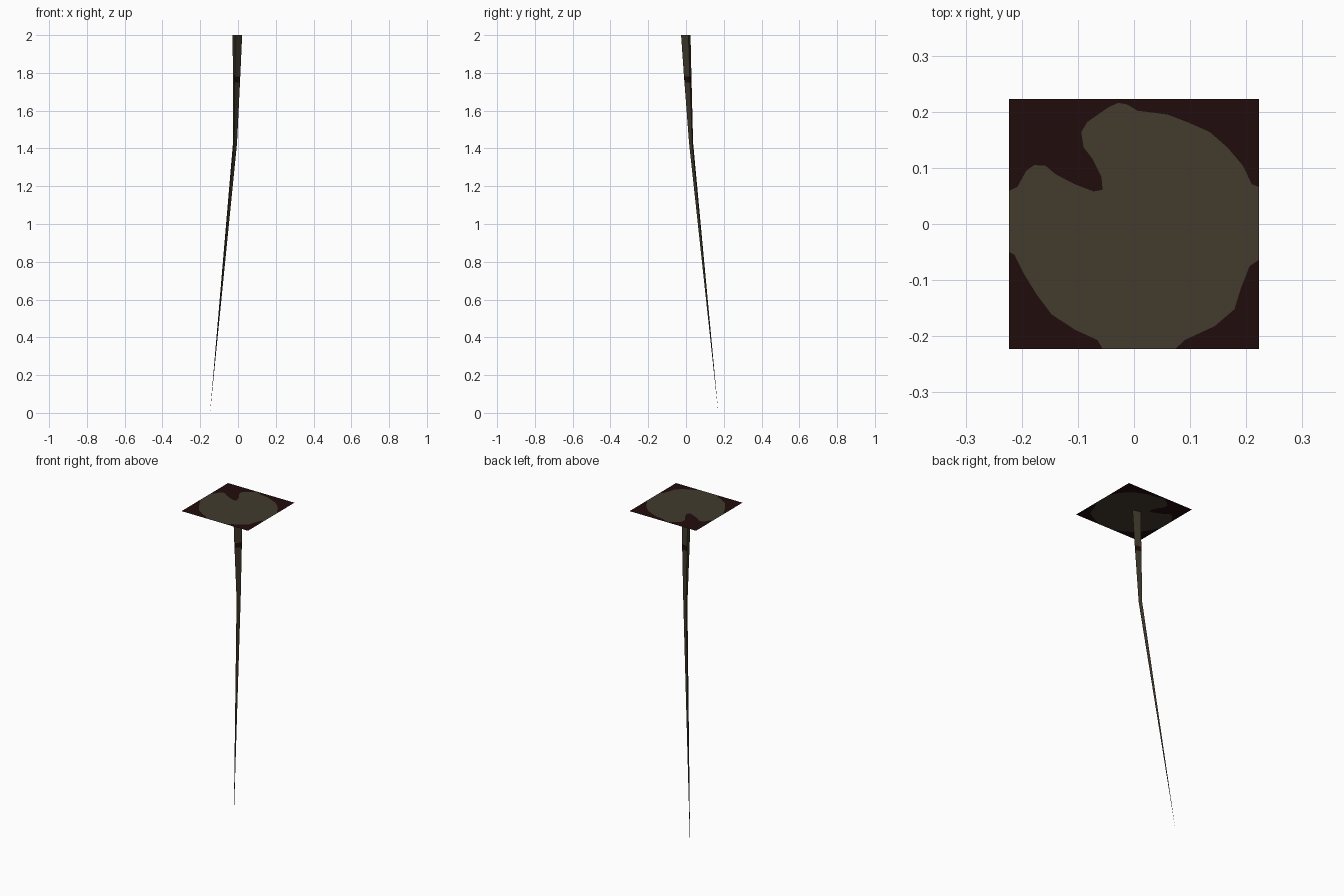
import bpy
from mathutils import Vector
from mathutils.geometry import delaunay_2d_cdt

if "Cube" in bpy.data.objects:
    bpy.data.objects.remove(bpy.data.objects["Cube"])


def flat_colour(name, rgb):
    m = bpy.data.materials.new(name)
    m.diffuse_color = (*rgb, 1)
    m.use_nodes = True
    m.node_tree.nodes["Principled BSDF"].inputs["Base Color"].default_value = m.diffuse_color
    return m


OLIVE = flat_colour("olive", (0.054, 0.044, 0.027))
DARK = flat_colour("dark maroon", (0.0155, 0.0038, 0.0038))


def add_object(name, verts, faces, mats):
    me = bpy.data.meshes.new(name)
    me.from_pydata(verts, [], faces)
    for m in (OLIVE, DARK):
        me.materials.append(m)
    for p, i in zip(me.polygons, mats):
        p.material_index = i
    me.update()
    ob = bpy.data.objects.new(name, me)
    bpy.context.collection.objects.link(ob)
    return ob


# Leaf: a flat square card with a notched round pad cut into it
H = 0.2225
outline = [
    (-.056, .061), (-.072, .058), (-.106, .071), (-.14, .089), (-.158, .104),
    (-.178, .105), (-.192, .095), (-.208, .066), (-H, .059), (-H, -.05),
    (-.213, -.055), (-.196, -.089), (-.174, -.125), (-.147, -.161),
    (-.106, -.188), (-.065, -.207), (-.056, -H), (.074, -H), (.09, -.207),
    (.144, -.182), (.179, -.152), (.19, -.116), (.206, -.075), (H, -.064),
    (H, .066), (.21, .071), (.194, .104), (.167, .136), (.135, .164),
    (.099, .18), (.06, .195), (.006, .202), (-.012, .213), (-.028, .216),
    (-.044, .209), (-.083, .182), (-.094, .164), (-.09, .137),
    (-.074, .116), (-.058, .084)]


def inside(x, y):
    hit = False
    for (x1, y1), (x2, y2) in zip(outline, outline[1:] + outline[:1]):
        if (y1 > y) != (y2 > y) and x < x1 + (y - y1) * (x2 - x1) / (y2 - y1):
            hit = not hit
    return hit


corners = [(-H, -H), (H, -H), (H, H), (-H, H)]
pts = [Vector(p) for p in corners + outline]
n = len(outline)
edges = [(i, (i + 1) % 4) for i in range(4)]
edges += [(4 + i, 4 + (i + 1) % n) for i in range(n)]
v2, _, tris, *_ = delaunay_2d_cdt(pts, edges, [], 0, 1e-5)
mats = []
for t in tris:
    c = sum((v2[i] for i in t), Vector((0, 0))) / len(t)
    mats.append(0 if inside(*c) else 1)
add_object("leaf", [(v.x, v.y, 2.0) for v in v2], tris, mats)

# Stem: three-sided, bent once, tapering to a point at the base
section = [(-.008, -.030), (.029, .009), (-.021, .020)]
rings = [  # height, centre x, centre y, scale
    (2.0, -.007, .004, 1.0), (1.78, -.011, .013, .79),
    (1.75, -.0115, .0145, .76), (1.43, -.0175, .029, .43)]
verts = [(cx + s * x, cy + s * y, z)
         for z, cx, cy, s in rings for x, y in section]
verts.append((-.148, .171, 0))
faces, mats = [], []
for r in range(len(rings)):
    for i in range(3):
        a, b = r * 3 + i, r * 3 + (i + 1) % 3
        if r < len(rings) - 1:
            faces.append((a, a + 3, b + 3, b))
        else:
            faces.append((a, len(verts) - 1, b))
        mats.append(1 if r == 1 and i < 2 else 0)   # dark blotch near the top
add_object("stem", verts, faces, mats)
